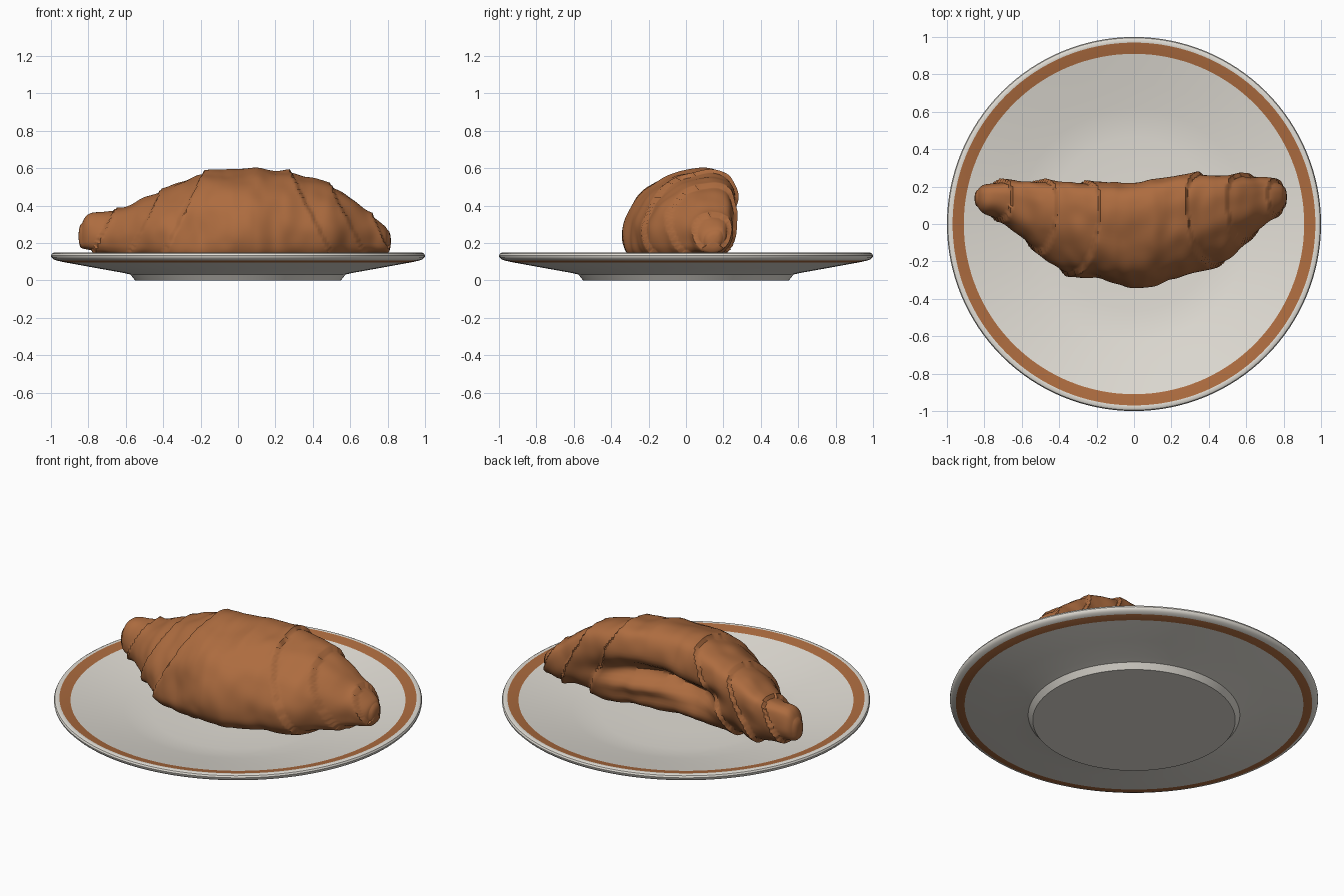
import bpy, bmesh, math
from mathutils import Vector, noise

if "Cube" in bpy.data.objects:
    bpy.data.objects.remove(bpy.data.objects["Cube"])


def material(name, rgb):
    m = bpy.data.materials.new(name)
    m.diffuse_color = (*rgb, 1)
    m.use_nodes = True
    m.node_tree.nodes["Principled BSDF"].inputs["Base Color"].default_value = m.diffuse_color
    return m


cream = material("cream glaze", (0.76, 0.73, 0.67))
brown = material("baked brown", (0.42, 0.15, 0.05))


def make_object(name, bm, mats, angle):
    bmesh.ops.recalc_face_normals(bm, faces=bm.faces[:])
    mesh = bpy.data.meshes.new(name)
    bm.to_mesh(mesh)
    bm.free()
    ob = bpy.data.objects.new(name, mesh)
    bpy.context.collection.objects.link(ob)
    for m in mats:
        mesh.materials.append(m)
    bpy.ops.object.select_all(action='DESELECT')
    bpy.context.view_layer.objects.active = ob
    ob.select_set(True)
    bpy.ops.object.shade_smooth_by_angle(angle=math.radians(angle))
    return ob


def loft(bm, rings):
    """Skin a list of closed rings and return the strips of faces."""
    strips = []
    for a, b in zip(rings, rings[1:]):
        n = len(a)
        strips.append([bm.faces.new((a[i], a[(i + 1) % n], b[(i + 1) % n], b[i]))
                       for i in range(n)])
    return strips


def cap(bm, ring, point):
    tip = bm.verts.new(point)
    for i, v in enumerate(ring):
        bm.faces.new((v, ring[(i + 1) % len(ring)], tip))


# Plate: turned profile, underside to rim to inside; a brown band on both faces
profile = [(0.30, 0.0), (0.55, 0.0), (0.575, 0.032), (0.62, 0.042), (0.75, 0.065),
           (0.92, 0.096), (0.968, 0.106), (0.988, 0.114), (0.998, 0.124),
           (1.0, 0.134), (0.995, 0.144), (0.985, 0.149), (0.97, 0.147),
           (0.91, 0.134), (0.75, 0.100), (0.62, 0.074), (0.55, 0.062),
           (0.46, 0.055), (0.25, 0.052)]
SIDES = 128
bm = bmesh.new()
rings = [[bm.verts.new((r * math.cos(2 * math.pi * i / SIDES),
                        r * math.sin(2 * math.pi * i / SIDES), z))
          for i in range(SIDES)] for r, z in profile]
strips = loft(bm, rings)
for k, strip in enumerate(strips):
    if abs(profile[k][0] + profile[k + 1][0] - 1.884) < 0.02:
        for f in strip:
            f.material_index = 1
cap(bm, rings[0], (0, 0, 0))
cap(bm, rings[-1], (0, 0, 0.052))
make_object("plate", bm, [cream, brown], 35)

# Croissant stations: x, front y, back y, top z
stations = [(-0.835, 0.08, 0.19, 0.31), (-0.80, 0.04, 0.22, 0.36),
            (-0.70, 0.00, 0.24, 0.385), (-0.60, -0.09, 0.24, 0.40),
            (-0.50, -0.17, 0.235, 0.45), (-0.40, -0.245, 0.235, 0.48),
            (-0.30, -0.28, 0.23, 0.53), (-0.20, -0.29, 0.22, 0.573),
            (-0.10, -0.325, 0.22, 0.59), (0.0, -0.35, 0.225, 0.60),
            (0.10, -0.34, 0.25, 0.597), (0.20, -0.30, 0.265, 0.585),
            (0.30, -0.265, 0.27, 0.575), (0.40, -0.235, 0.27, 0.54),
            (0.50, -0.19, 0.265, 0.505), (0.60, -0.10, 0.26, 0.45),
            (0.70, -0.01, 0.25, 0.365), (0.78, 0.06, 0.22, 0.30),
            (0.80, 0.09, 0.20, 0.275)]
# Leaning cross-section in a unit square, front to back and bottom to top
section = [(0, .28), (.03, .5), (.14, .72), (.36, .9), (.6, .98), (.78, 1),
           (.94, .93), (1, .72), (.97, .45), (.9, .2), (.75, .03), (.45, 0),
           (.15, .04), (.03, .14)]


def spline(pts, t, closed=False):
    """Catmull-Rom point at parameter t."""
    n = len(pts)
    i = min(int(t), n - 1 if closed else n - 2)
    f = t - i
    p = [Vector(pts[(i + k) % n if closed else max(0, min(n - 1, i + k))])
         for k in (-1, 0, 1, 2)]
    return 0.5 * (2 * p[1] + (p[2] - p[0]) * f
                  + (2 * p[0] - 5 * p[1] + 4 * p[2] - p[3]) * f * f
                  + (3 * p[1] - p[0] - 3 * p[2] + p[3]) * f ** 3)


# Dough layer edges, measured outwards from the middle on each side
edges = {-1: (0.42, 0.60, 0.80), 1: (0.52, 0.70, 0.84)}


def layer(x, z):
    """Swelling of a rolled layer, dropping sharply at its outer edge."""
    s = abs(x) + 0.5 * (z - 0.1)
    start = 0.0
    for e in edges[-1 if x < 0 else 1]:
        if s < e:
            return 0.022 * ((s - start) / (e - start)) ** 2 * min(1, abs(x) / 0.1)
        start = e
    return 0.0


LONG, ROUND = 150, 84
bm = bmesh.new()
rings = []
for j in range(LONG + 1):
    st = Vector((0, 0, 0, 0))
    t = (len(stations) - 1) * j / LONG
    st = spline([Vector(s) for s in stations], t)
    x, front, back, top = st
    bottom = 0.06 + 0.09 * (x / 0.8) ** 2
    cy, cz = (front + back) / 2, (top + bottom) / 2
    ring = []
    for i in range(ROUND):
        u, v = spline(section, len(section) * i / ROUND, True)
        # rounder section towards the tips
        k = 0.6 * (abs(x) / 0.84) ** 3
        d = Vector((u - 0.5, v - 0.5)).normalized() * 0.5
        u, v = u + (d.x + 0.5 - u) * k, v + (d.y + 0.5 - v) * k
        y, z = front + (back - front) * u, bottom + (top - bottom) * v
        # torn hollow along the back
        if u > 0.5:
            hollow = math.exp(-((x - 0.03) / 0.36) ** 4)
            wave = 0.30 + 0.025 * math.sin(9 * x)
            y -= (u - 0.5) * 2 * hollow * (0.13 * math.exp(-((z - wave) / 0.065) ** 2)
                                           + 0.03 * math.exp(-((z - 0.18) / 0.04) ** 2))
        # layers and uneven crust
        swell = layer(x, z) - 0.010
        bump = 0.016 * noise.noise(Vector((x * 5, y * 5, z * 5)))
        bump += 0.008 * noise.noise(Vector((x * 13, y * 9, z * 9 + 4)))
        out = Vector((y - cy, z - cz)).normalized() * (swell + bump)
        ring.append(bm.verts.new((x, y + out.x, max(z + out.y, 0.055))))
    rings.append(ring)
loft(bm, rings)


# Rounded tips
def round_tip(ring, direction, reach):
    c = sum((v.co for v in ring), Vector()) / len(ring)
    last = ring
    for a in (30, 60):
        a = math.radians(a)
        new = [bm.verts.new(c + (v.co - c) * math.cos(a)
                            + Vector((direction * reach * math.sin(a), 0, 0)))
               for v in ring]
        loft(bm, [last, new])
        last = new
    cap(bm, last, c + Vector((direction * reach, 0, 0)))


round_tip(rings[0], -1, 0.018)
round_tip(rings[-1], 1, 0.018)
make_object("croissant", bm, [brown], 50)
